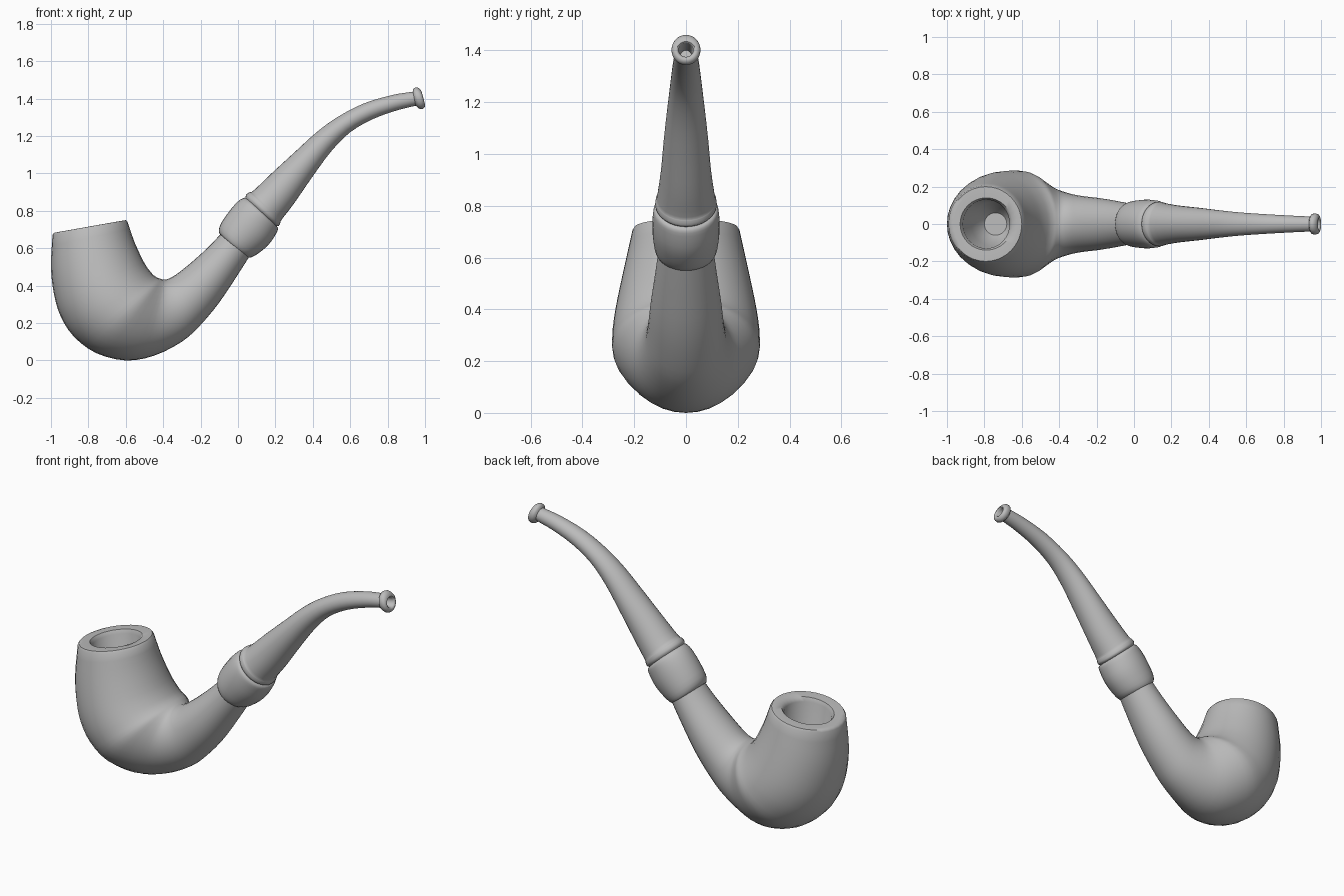
import bpy, bmesh, math
from mathutils import Vector

cube = bpy.data.objects.get("Cube")
if cube:
    bpy.data.objects.remove(cube)

grey = bpy.data.materials.new("plain grey")
grey.use_nodes = True
colour = (0.5, 0.5, 0.5, 1)
grey.diffuse_color = colour
grey.node_tree.nodes["Principled BSDF"].inputs["Base Color"].default_value = colour


def smooth(rings, steps=3):
    """Fill in rings along a spline through the given ones."""
    pts = [Vector(r) for r in rings]
    pts = [2 * pts[0] - pts[1]] + pts + [2 * pts[-1] - pts[-2]]
    out = []
    for p, a, b, n in zip(pts, pts[1:], pts[2:], pts[3:]):
        for i in range(steps):
            t = i / steps
            out.append(a + (b - p) * t / 2
                       + (2 * p - 5 * a + 4 * b - n) * t * t / 2
                       + (3 * a - p - 3 * b + n) * t ** 3 / 2)
    return out + [pts[-2]]


def loft(name, rings, sides=32):
    """Skin ellipses; each ring is lower x, z, upper x, z and half width."""
    bm = bmesh.new()
    loops = []
    for ax, az, bx, bz, width in rings:
        a, b = Vector((ax, 0, az)), Vector((bx, 0, bz))
        loop = []
        for i in range(sides):
            t = math.tau * i / sides
            co = (a + b) / 2 + (b - a) / 2 * math.cos(t)
            co.y = width * math.sin(t)
            loop.append(bm.verts.new(co))
        loops.append(loop)
    for low, high in zip(loops, loops[1:]):
        for i in range(sides):
            j = (i + 1) % sides
            bm.faces.new((low[i], low[j], high[j], high[i]))
    bm.faces.new(loops[0])
    bm.faces.new(loops[-1])
    bmesh.ops.recalc_face_normals(bm, faces=bm.faces)
    mesh = bpy.data.meshes.new(name)
    bm.to_mesh(mesh)
    bm.free()
    mesh.materials.append(grey)
    obj = bpy.data.objects.new(name, mesh)
    bpy.context.collection.objects.link(obj)
    bpy.ops.object.select_all(action="DESELECT")
    obj.select_set(True)
    bpy.context.view_layer.objects.active = obj
    bpy.ops.object.shade_smooth_by_angle(angle=math.radians(50))
    return obj


# Tobacco chamber and rounded rim
chamber = [
    (-.80, .25, -.68, .27, .06),
    (-.87, .32, -.63, .36, .12),
    (-.915, .67, -.665, .715, .13),
    (-.93, .69, -.65, .74, .14),
    (-.965, .686, -.615, .748, .185),
    (-.985, .682, -.6, .75, .2),
]
# Outer bowl turning round the crook into the shank
bowl = smooth([
    (-.992, .67, -.59, .74, .207),
    (-1, .5, -.552, .63, .238),
    (-.985, .36, -.5, .52, .265),
    (-.95, .24, -.46, .465, .28),
    (-.88, .13, -.435, .445, .285),
    (-.76, .04, -.415, .437, .28),
    (-.6, 0, -.4, .433, .235),
    (-.45, .025, -.385, .433, .188),
    (-.3, .1, -.365, .44, .16),
    (-.2, .19, -.33, .46, .148),
    (-.1, .31, -.26, .515, .138),
    (0, .46, -.16, .605, .12),
    (.07, .57, -.07, .7, .105),
])
loft("bowl_and_shank", chamber + bowl)

# Swollen collar between shank and stem
loft("collar", smooth([
    (.03, .57, -.08, .67, .09),
    (.05, .55, -.1, .68, .108),
    (.09, .56, -.095, .725, .122),
    (.16, .615, -.045, .8, .13),
    (.205, .68, .0, .85, .128),
    (.213, .71, .035, .87, .12),
    (.19, .73, .06, .86, .095),
]))

# Bent stem with a flared lip and an open draught hole
stem = smooth([
    (.19, .72, .04, .86, .1),
    (.218, .72, .043, .885, .118),
    (.228, .74, .062, .9, .117),
    (.235, .755, .085, .91, .112),
    (.3, .84, .19, 1.01, .098),
    (.4, .985, .31, 1.12, .086),
    (.5, 1.12, .42, 1.22, .073),
    (.6, 1.22, .53, 1.3, .062),
    (.72, 1.29, .67, 1.373, .053),
    (.85, 1.337, .82, 1.418, .045),
    (.95, 1.362, .935, 1.437, .04),
])
lip = smooth([
    (.965, 1.348, .938, 1.453, .053),
    (.98, 1.343, .953, 1.46, .056),
    (.997, 1.352, .972, 1.452, .052),
    (1, 1.368, .983, 1.434, .036),
    (.99, 1.375, .975, 1.427, .028),
], 2)
loft("stem", stem + lip + [(.85, 1.355, .835, 1.4, .022)])
